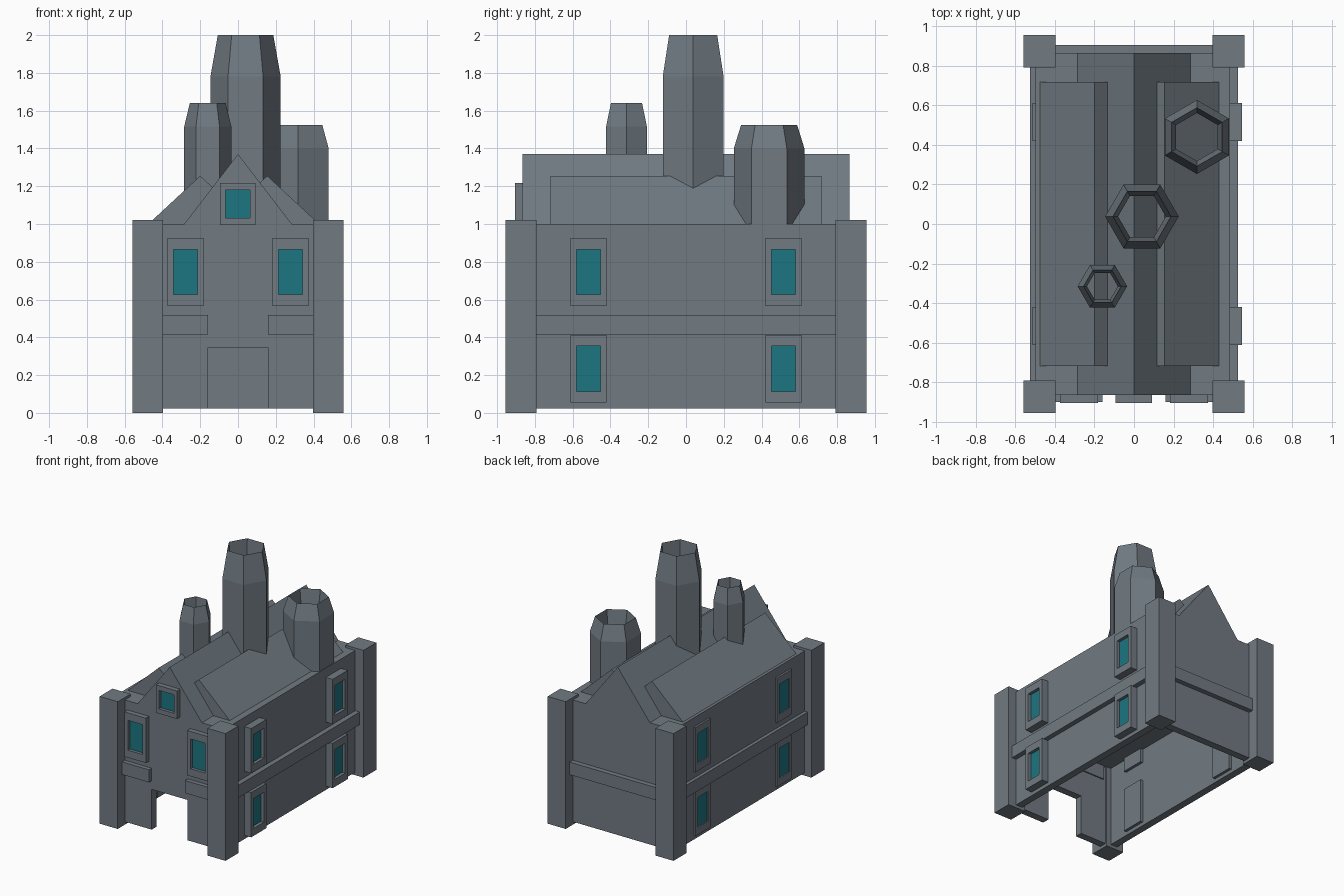
import bpy, bmesh, math
from mathutils import Vector

if "Cube" in bpy.data.objects:
    bpy.data.objects.remove(bpy.data.objects["Cube"])


def material(name, col):
    m = bpy.data.materials.new(name)
    m.diffuse_color = (*col, 1)
    m.use_nodes = True
    m.node_tree.nodes["Principled BSDF"].inputs["Base Color"].default_value = m.diffuse_color
    return m


STONE = material("grey_stone", (0.165, 0.196, 0.225))
GLASS = material("teal_glass", (0.012, 0.18, 0.22))


def finish(bm, name):
    me = bpy.data.meshes.new(name)
    bm.to_mesh(me)
    bm.free()
    me.materials.append(STONE)
    me.materials.append(GLASS)
    ob = bpy.data.objects.new(name, me)
    bpy.context.collection.objects.link(ob)
    return ob


def make_box(x0, x1, y0, y1, z0, z1):
    bm = bmesh.new()
    bmesh.ops.create_cube(bm, size=1)
    for v in bm.verts:
        v.co = Vector((x1 if v.co.x > 0 else x0,
                       y1 if v.co.y > 0 else y0,
                       z1 if v.co.z > 0 else z0))
    return bm


def box(name, *ext):
    return finish(make_box(*ext), name)


def prism(name, pts, y0, y1):
    """Extrude an x-z outline along y."""
    bm = bmesh.new()
    f = bm.faces.new([bm.verts.new((x, y0, z)) for x, z in pts])
    r = bmesh.ops.extrude_face_region(bm, geom=[f])
    for v in r["geom"]:
        if isinstance(v, bmesh.types.BMVert):
            v.co.y = y1
    bmesh.ops.recalc_face_normals(bm, faces=bm.faces)
    return finish(bm, name)


def window(name, ext, normal, side, rail, depth):
    """Box frame with a recessed glass pane; side and rail are the border widths."""
    bm = make_box(*ext)
    bm.normal_update()
    n = Vector(normal)
    face = max(bm.faces, key=lambda f: f.normal.dot(n))
    c = face.calc_center_median()
    bmesh.ops.inset_region(bm, faces=[face], thickness=0.01)
    lo, hi = Vector(ext[0::2]), Vector(ext[1::2])
    border = Vector((side, side, rail))
    for v in face.verts:
        for k in range(3):
            if abs(n[k]) < 0.5:
                v.co[k] = hi[k] - border[k] if v.co[k] > c[k] else lo[k] + border[k]
    r = bmesh.ops.extrude_face_region(bm, geom=[face])
    for g in r["geom"]:
        if isinstance(g, bmesh.types.BMVert):
            g.co -= n * depth
        elif isinstance(g, bmesh.types.BMFace):
            g.material_index = 1
    if face.is_valid:
        bm.faces.remove(face)
    bmesh.ops.recalc_face_normals(bm, faces=bm.faces)
    return finish(bm, name)


def chimney(name, cx, cy, r0, r1, z1, z2, turn=0.0):
    """Six-sided tube with a tapered mouth and an inner flue."""
    bm = bmesh.new()
    rings = []
    for r, z in ((r0, 1.0), (r0, z1), (r1, z2), (r1 * 0.82, z1 - 0.05), (r1 * 0.82, 1.0)):
        rings.append([bm.verts.new((cx + r * math.cos(turn + i * math.pi / 3),
                                    cy + r * math.sin(turn + i * math.pi / 3), z))
                      for i in range(6)])
    for a, b in zip(rings, rings[1:]):
        for i in range(6):
            j = (i + 1) % 6
            bm.faces.new((a[i], a[j], b[j], b[i]))
    return finish(bm, name)


L, R, D, T = -0.498, 0.485, 0.865, 0.06      # left, right, half depth, wall thickness
BASE = 0.024

# Walls, open underneath, with a doorway in the front
prism("front_wall", [(L, BASE), (-0.16, BASE), (-0.16, 0.347), (0.16, 0.347),
                     (0.16, BASE), (R, BASE), (R, 1.0), (L, 1.0)], -D, -D + T)
box("back_wall", L, R, D - T, D, BASE, 1.0)
box("left_wall", L, L + T, -D + T, D - T, BASE, 1.0)
box("right_wall", R - T, R, -D + T, D - T, BASE, 1.0)

# Upper floor seen through the open base, and the top under the roofs
box("upper_floor", L + T, R - T, -D + T, D - T, 0.68, 1.0)

# Corner pillars
for sx in (-1, 1):
    for sy in (-1, 1):
        box("corner_pillar", *sorted((sx * 0.398, sx * 0.558)),
            *sorted((sy * 0.792, sy * 0.955)), 0, 1.02)

# Trim bands
for s in (-1, 1):
    box("side_band", *sorted((s * 0.46, s * 0.525)), -0.795, 0.795, 0.416, 0.517)
    box("front_band", *sorted((s * 0.16, s * 0.40)), -0.9, -0.84, 0.416, 0.517)
box("back_band", -0.40, 0.40, 0.84, 0.905, 0.416, 0.517)

# Roofs: tall middle gable and two lower side gables
prism("main_roof", [(-0.285, 1.0), (0.285, 1.0), (0, 1.37)], -D, D)
for cx in (-0.2, 0.155):
    prism("side_roof", [(cx - 0.275, 1.0), (cx + 0.275, 1.0), (cx, 1.255)], -0.718, 0.718)

# Side windows, two floors
for s, out in ((-1, 0.513), (1, 0.545)):
    for sy in (-1, 1):
        for z in (0.054, 0.567):
            window("side_window", (*sorted((s * 0.415, s * out)),
                                   *sorted((sy * 0.42, sy * 0.612)), z, z + 0.359),
                   (s, 0, 0), 0.032, 0.06, 0.025 if s > 0 else 0.01)

# Front windows and the gable window
for s in (-1, 1):
    window("front_window", (*sorted((s * 0.183, s * 0.373)), -0.905, -0.795, 0.567, 0.926),
           (0, -1, 0), 0.031, 0.06, 0.025)
window("gable_window", (-0.094, 0.092, -0.905, -0.8, 0.994, 1.218),
       (0, -1, 0), 0.028, 0.038, 0.025)

# Chimneys
chimney("tall_chimney", 0.04, 0.038, 0.186, 0.147, 1.78, 2.0)
chimney("small_chimney", -0.16, -0.315, 0.125, 0.095, 1.515, 1.64)
chimney("wide_chimney", 0.318, 0.44, 0.187, 0.148, 1.40, 1.525, math.pi / 6)
